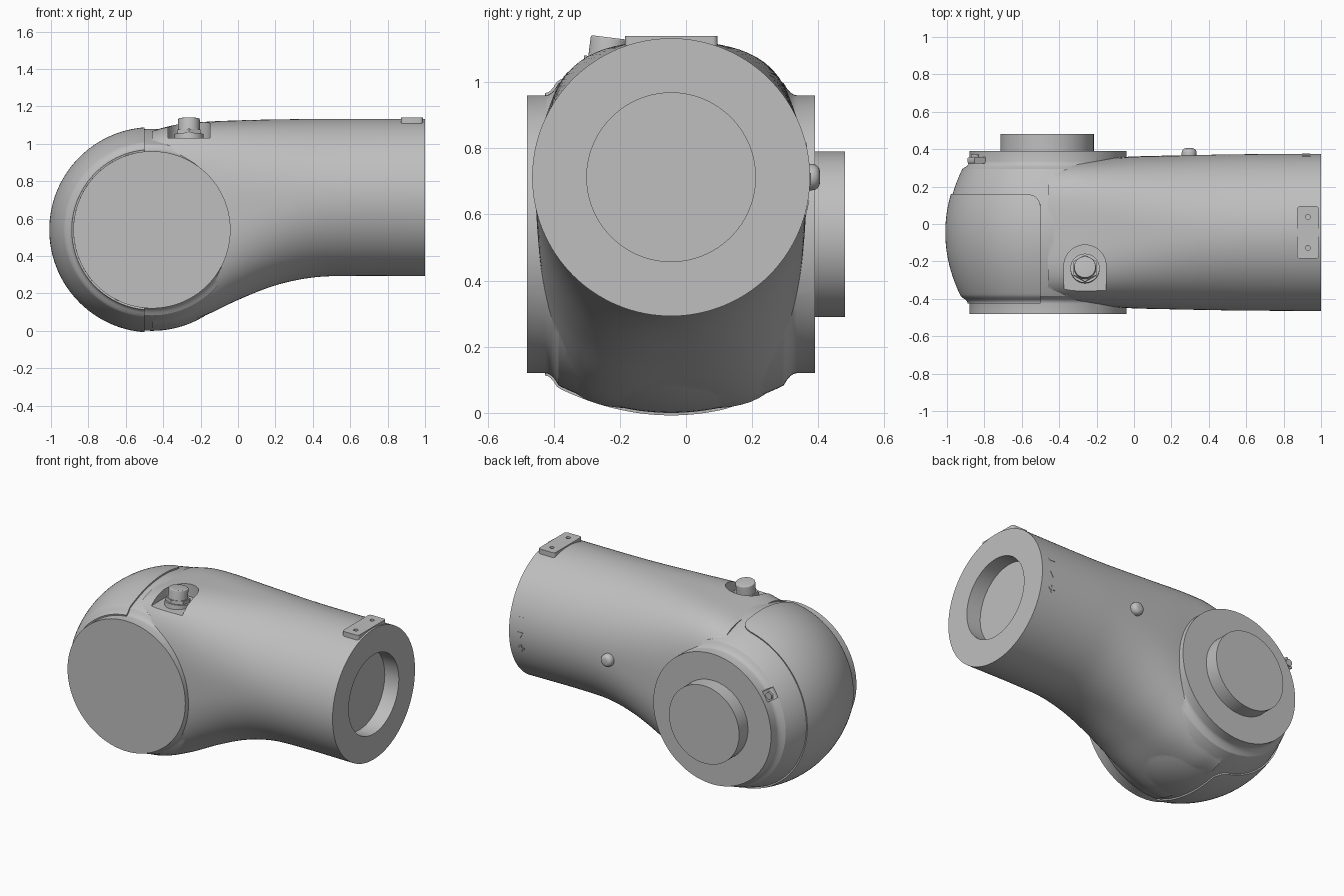
import bpy, bmesh, math
from mathutils import Vector, Matrix

old = bpy.data.objects.get("Cube")
if old:
    bpy.data.objects.remove(old, do_unlink=True)

CY = -0.045                      # middle plane of the housing
HUB_X, HUB_Z = -0.46, 0.54       # axis of the joint hub
TUBE_Z = 0.7125                  # axis of the arm tube

grey = bpy.data.materials.new("satin grey")
grey.use_nodes = True
grey.diffuse_color = (0.52, 0.52, 0.52, 1)
grey.node_tree.nodes["Principled BSDF"].inputs["Base Color"].default_value = (0.52, 0.52, 0.52, 1)


def activate(ob):
    bpy.ops.object.select_all(action='DESELECT')
    ob.select_set(True)
    bpy.context.view_layer.objects.active = ob


def smooth(ob):
    activate(ob)
    bpy.ops.object.shade_smooth_by_angle(angle=math.radians(30))


def make(name, bm):
    bmesh.ops.recalc_face_normals(bm, faces=bm.faces)
    me = bpy.data.meshes.new(name)
    bm.to_mesh(me)
    bm.free()
    me.materials.append(grey)
    ob = bpy.data.objects.new(name, me)
    bpy.context.collection.objects.link(ob)
    return ob


def skin(name, rings, closed=True, caps=True):
    """Bridge rings of points into a surface."""
    bm = bmesh.new()
    vs = [[bm.verts.new(p) for p in ring] for ring in rings]
    n = len(vs[0])
    for a, b in zip(vs, vs[1:]):
        for i in range(n if closed else n - 1):
            j = (i + 1) % n
            bm.faces.new((a[i], a[j], b[j], b[i]))
    if caps:
        bm.faces.new(vs[0])
        bm.faces.new(vs[-1])
    return make(name, bm)


def cylinder(name, pos, r, depth, axis='Z', sides=48, bevel=0.0, tilt=0.0):
    bm = bmesh.new()
    bmesh.ops.create_cone(bm, cap_ends=True, segments=sides, radius1=r, radius2=r, depth=depth)
    if bevel:
        rim = [e for e in bm.edges if all(v.co.z > 0 for v in e.verts)]
        bmesh.ops.bevel(bm, geom=rim, offset=bevel, segments=4, profile=0.5, affect='EDGES')
    turn = {'Z': 0, 'Y': -math.pi / 2}[axis] + tilt
    bm.transform(Matrix.Translation(pos) @ Matrix.Rotation(turn, 4, 'X'))
    ob = make(name, bm)
    smooth(ob)
    return ob


def box(name, pos, size, bevel=0.0, turn=None):
    bm = bmesh.new()
    bmesh.ops.create_cube(bm, size=1, matrix=Matrix.Diagonal((*size, 1)))
    if bevel:
        edges = [e for e in bm.edges if abs(e.verts[0].co.z - e.verts[1].co.z) > 1e-4]
        bmesh.ops.bevel(bm, geom=edges, offset=bevel, segments=4, profile=0.5, affect='EDGES')
    bm.transform(Matrix.Translation(pos) @ (turn or Matrix.Identity(4)))
    return make(name, bm)


def boolean(ob, other, op):
    m = ob.modifiers.new(op.lower(), 'BOOLEAN')
    m.operation, m.object, m.solver = op, other, 'EXACT'
    activate(ob)
    bpy.ops.object.modifier_apply(modifier=m.name)
    bpy.data.objects.remove(other, do_unlink=True)


# Joint hub: barrel turned about y, with a fillet into a flat disc on each side
def hub_radius(o):
    a = abs(o)
    if a < 0.34:
        return 0.54 - a * a / 1.4
    return 0.42 + 0.037 * max(0.0, (0.38 - a) / 0.04) ** 2


def hub_point(o, r, ang):
    return (HUB_X + r * math.cos(ang), CY + o, HUB_Z + r * math.sin(ang))


SIDES = 128
offsets = [-0.435] + [-0.38 + 0.76 * i / 76 for i in range(77)] + [0.435]
body = skin("housing", [[hub_point(o, hub_radius(o), math.tau * i / SIDES) for i in range(SIDES)]
                        for o in offsets])

# Arm tube: x, top, bottom, half width, roundness exponent
stations = [Vector(s) for s in (
    (-0.46, 1.07, 0.012, 0.385, 4), (-0.33, 1.102, 0.028, 0.39, 3.8), (-0.18, 1.117, 0.08, 0.396, 3.3),
    (0, 1.125, 0.165, 0.406, 2.7), (0.2, 1.13, 0.243, 0.411, 2.3), (0.4, 1.132, 0.285, 0.415, 2.07),
    (0.6, 1.1325, 0.2935, 0.418, 2), (1, 1.1325, 0.2925, 0.42, 2))]


def spline(pts, steps):
    """Smooth path through the stations."""
    out = []
    for i in range(len(pts) - 1):
        a, b = pts[i], pts[i + 1]
        p, q = pts[max(i - 1, 0)], pts[min(i + 2, len(pts) - 1)]
        w = b[0] - a[0]
        ma, mb = (b - p) * (w / (b[0] - p[0])), (q - a) * (w / (q[0] - a[0]))
        for k in range(steps):
            t = k / steps
            out.append(a * (2*t**3 - 3*t*t + 1) + ma * (t**3 - 2*t*t + t)
                       + b * (3*t*t - 2*t**3) + mb * (t**3 - t*t))
    return out + [pts[-1]]


def section(x, top, bottom, w, n):
    h, mid, ring = (top - bottom) / 2, (top + bottom) / 2, []
    for i in range(SIDES):
        c, s = math.cos(math.tau * i / SIDES), math.sin(math.tau * i / SIDES)
        r = (abs(c / w) ** n + abs(s / h) ** n) ** (-1 / n)
        ring.append((x, CY + r * c, mid + r * s))
    return ring


BORE = 0.255
bore = [section(x, TUBE_Z + BORE, TUBE_Z - BORE, BORE, 2) for x in (1.0, 0.9)]
tube = skin("arm_tube", [section(*s) for s in spline(stations, 7)] + bore)
boolean(body, tube, 'UNION')

# Arched pocket for the connector
PX, PY = -0.262, -0.225
arch = [(PX + 0.113 * math.cos(math.pi * i / 24), PY + 0.113 * math.sin(math.pi * i / 24)) for i in range(25)]
outline = arch + [(PX - 0.113, PY - 0.14), (PX + 0.113, PY - 0.14)]
cutter = skin("pocket_cutter", [[(x, y, z) for x, y in outline] for z in (1.03, 1.3)])
cutter.hide_render = True
boolean(body, cutter, 'DIFFERENCE')
smooth(body)

# Rounded end cover with a fine raised seam
def cover_row(o):
    r, corner = hub_radius(o) + 0.003, 0.07
    over = max(0.0, o - (0.205 - corner))
    reach = 0.04 + corner - math.sqrt(max(0.0, corner ** 2 - over ** 2))
    a = math.acos(-reach / r)
    return [hub_point(o, r, a + (math.tau - 2 * a) * i / 64) for i in range(65)]


cover = skin("end_cover", [cover_row(-0.38 + 0.585 * i / 60) for i in range(61)], closed=False, caps=False)
thick = cover.modifiers.new("thickness", 'SOLIDIFY')
thick.thickness, thick.offset = 0.012, 0
activate(cover)
bpy.ops.object.modifier_apply(modifier=thick.name)
smooth(cover)

# Output boss on the back disc
cylinder("output_boss", (-0.465, 0.43, HUB_Z), 0.25, 0.1, 'Y', 96)

# Connector in the pocket
lean = math.radians(-7)
cylinder("connector_flange", (PX, -0.238, 1.035), 0.078, 0.03, tilt=lean)
cylinder("connector_nut", (PX, -0.238, 1.057), 0.072, 0.03, sides=6, tilt=lean)
cylinder("connector_plug", (PX, -0.236, 1.085), 0.058, 0.1, bevel=0.006, tilt=lean)

# Top plate with two screw holes near the open end
plate = box("top_plate", (0.93, CY, 1.12), (0.116, 0.28, 0.04), bevel=0.015)
for side in (-1, 1):
    hole = cylinder("hole_cutter", (0.93, CY + side * 0.083, 1.14), 0.013, 0.03, sides=24)
    hole.hide_render = True
    boolean(plate, hole, 'DIFFERENCE')
smooth(plate)

# Round-headed screw on the back of the tube
cylinder("side_screw", (0.295, 0.383, TUBE_Z), 0.04, 0.045, 'Y', 32, bevel=0.025)

# Small lug on the rim of the back disc
lug_turn = Matrix.Rotation(math.radians(32), 4, 'Y')
lug_at = Vector((-0.83, 0.34, 0.775))
box("rim_lug", lug_at, (0.1, 0.035, 0.07), bevel=0.012, turn=lug_turn)
cylinder("lug_screw", lug_at + Vector((-0.02, 0.022, 0.01)), 0.022, 0.02, 'Y', 24)

# Thin raised marks on the back of the tube
BACK = 0.374
box("mark_bar", (0.92, BACK - 0.013, 0.81), (0.045, 0.008, 0.012), turn=Matrix.Rotation(math.radians(13), 4, 'X'))
cylinder("mark_triangle", (0.92, BACK, TUBE_Z), 0.024, 0.008, 'Y', 3)
for size in ((0.045, 0.008, 0.012), (0.012, 0.008, 0.045)):
    box("mark_cross", (0.92, BACK - 0.01, 0.62), size, turn=Matrix.Rotation(math.radians(-13), 4, 'X'))
